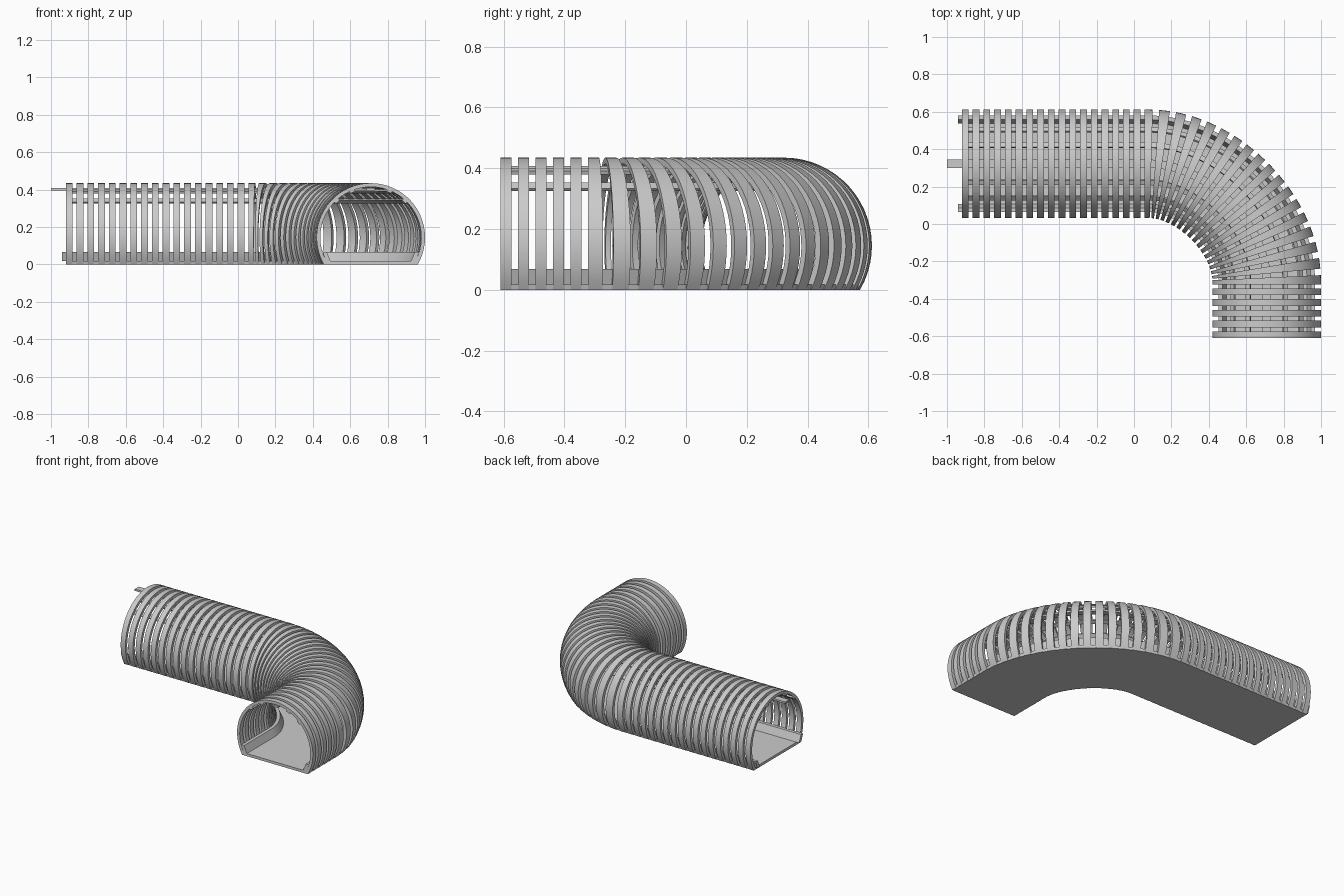
import bpy, bmesh, math
from mathutils import Vector
from mathutils.geometry import interpolate_bezier

if "Cube" in bpy.data.objects:
    bpy.data.objects.remove(bpy.data.objects["Cube"])

# Centre line of the tunnel: straight, 90 degree bend, straight
R, K, CY, CX = 0.63, 0.49, 0.322, 0.71
B0, B1 = Vector((CX - R, CY)), Vector((CX, CY - R))
path = [Vector((-0.92, CY))]
path += [v.xy for v in interpolate_bezier(B0.to_3d(), (B0 + Vector((K * R, 0))).to_3d(),
                                          (B1 + Vector((0, K * R))).to_3d(), B1.to_3d(), 120)]
path.append(Vector((CX, -0.61)))
dist = [0.0]
for p, q in zip(path, path[1:]):
    dist.append(dist[-1] + (q - p).length)
TOTAL = dist[-1]


def raw_point(s):
    for i in range(1, len(path)):
        if s <= dist[i] or i == len(path) - 1:
            t = (s - dist[i - 1]) / (dist[i] - dist[i - 1])
            return path[i - 1] + (path[i] - path[i - 1]) * t


def place(s, off, z):
    p = raw_point(s)
    d = (raw_point(s + 0.015) - raw_point(s - 0.015)).normalized()
    return (p.x - d.y * off, p.y + d.x * off, z)


def sweep(bm, profile, stations):
    """Sweep a closed (offset, height) profile along the centre line."""
    rings = [[bm.verts.new(place(s, o, z)) for o, z in profile] for s in stations]
    n = len(profile)
    for a, b in zip(rings, rings[1:]):
        for i in range(n):
            j = (i + 1) % n
            bm.faces.new((a[i], a[j], b[j], b[i]))
    bm.faces.new(rings[0][::-1])
    bm.faces.new(rings[-1])


def finish(name, bm):
    bmesh.ops.recalc_face_normals(bm, faces=bm.faces)
    me = bpy.data.meshes.new(name)
    bm.to_mesh(me)
    bm.free()
    ob = bpy.data.objects.new(name, me)
    bpy.context.collection.objects.link(ob)
    bpy.ops.object.select_all(action='DESELECT')
    ob.select_set(True)
    bpy.context.view_layer.objects.active = ob
    bpy.ops.object.shade_smooth_by_angle(angle=math.radians(35))
    return ob


def stations(start, end, n=90):
    return [start + (end - start) * i / n for i in range(n + 1)]


def arc(r, n=40, zc=0.145):
    a0 = -math.asin(zc / r)
    return [(r * math.cos(a), zc + r * math.sin(a))
            for a in (a0 + (math.pi - 2 * a0) * i / n for i in range(n + 1))]


# Arched ribs
RIBS, WIDTH = 40, 0.036
rib_profile = arc(0.29) + arc(0.27)[::-1]
bm = bmesh.new()
for i in range(RIBS):
    s = (TOTAL - WIDTH) * i / (RIBS - 1)
    sweep(bm, rib_profile, [s, s + WIDTH])
finish("arched_ribs", bm)

# Floor slab
bm = bmesh.new()
sweep(bm, [(-0.25, 0), (0.25, 0), (0.255, 0.018), (-0.255, 0.018)], stations(0, TOTAL))
finish("floor", bm)

# Slanted rails along both sides of the floor
rail = [(0.215, 0.018), (0.24, 0.018), (0.258, 0.068), (0.236, 0.068)]
for side, name in ((1, "outer_rail"), (-1, "inner_rail")):
    bm = bmesh.new()
    sweep(bm, [(o * side, z) for o, z in rail], stations(-0.02, TOTAL))
    finish(name, bm)

# Thin roof slats lying against the inside of the ribs
for k, deg in enumerate((47, 68, 112, 133)):
    a = math.radians(deg)
    radial, tang = Vector((math.cos(a), math.sin(a))), Vector((-math.sin(a), math.cos(a)))
    c = Vector((0, 0.145)) + radial * 0.265
    prof = [c + tang * t + radial * r for t, r in
            ((-0.014, -0.006), (0.014, -0.006), (0.014, 0.006), (-0.014, 0.006))]
    bm = bmesh.new()
    sweep(bm, [tuple(p) for p in prof], stations(0, TOTAL))
    finish(f"roof_slat_{k + 1}", bm)

# Central ridge strip that sticks out at the left end
bm = bmesh.new()
sweep(bm, [(-0.022, 0.396), (0.022, 0.396), (0.022, 0.408), (-0.022, 0.408)], stations(-0.08, TOTAL))
finish("ridge_strip", bm)
